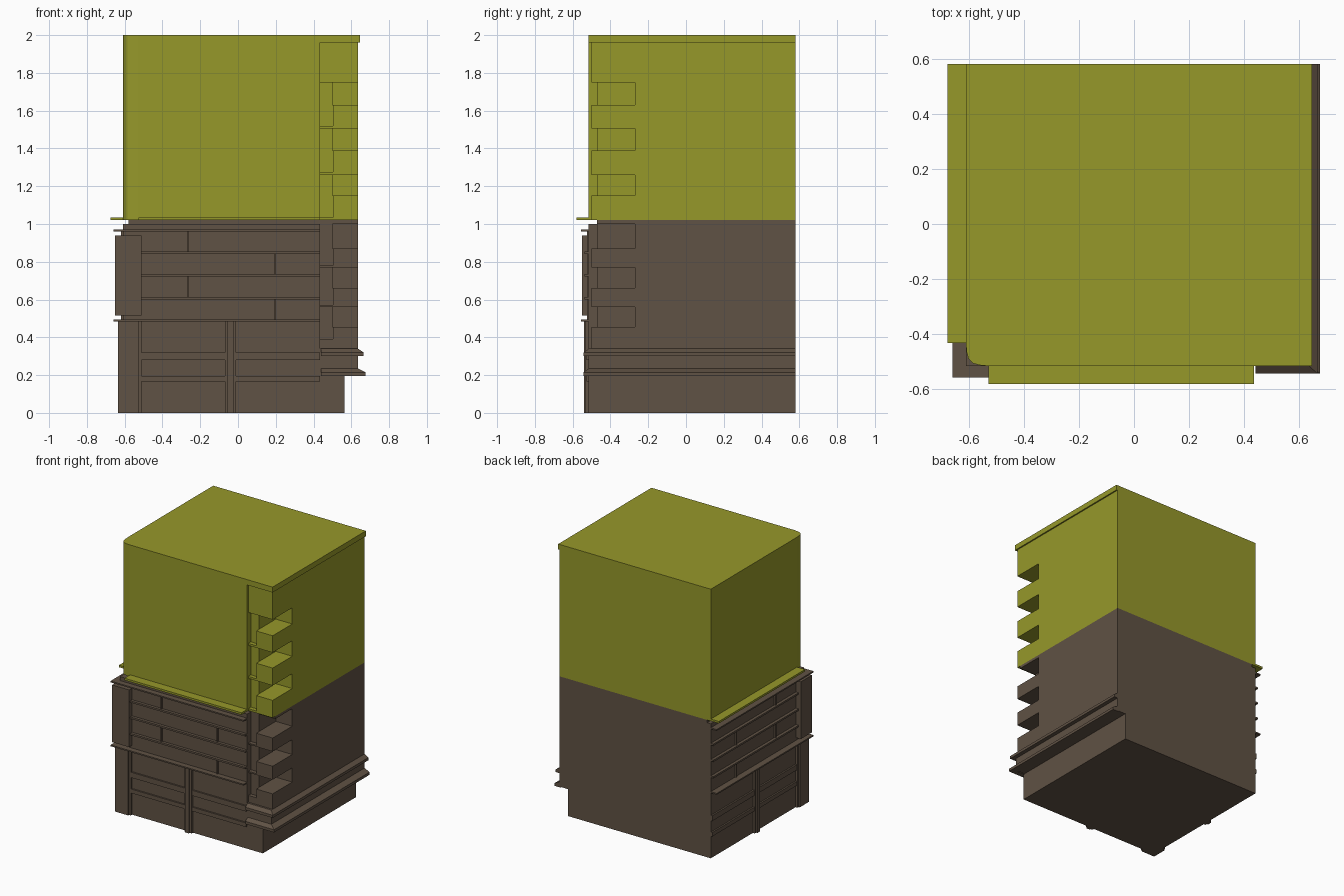
import bpy, bmesh, math

if "Cube" in bpy.data.objects:
    bpy.data.objects.remove(bpy.data.objects["Cube"])


def material(name, rgb):
    m = bpy.data.materials.new(name)
    m.diffuse_color = (*rgb, 1)
    m.use_nodes = True
    m.node_tree.nodes["Principled BSDF"].inputs["Base Color"].default_value = m.diffuse_color
    return m


OLIVE = material("olive", (0.305, 0.314, 0.023))
BROWN = material("brown", (0.117, 0.084, 0.058))
X0, X1, Y0, Y1 = -0.61, 0.635, -0.515, 0.58   # wall planes
QX = 0.435                                    # where the corner stones begin


def finish(name, bm, mat):
    bmesh.ops.recalc_face_normals(bm, faces=bm.faces)
    me = bpy.data.meshes.new(name)
    bm.to_mesh(me)
    bm.free()
    ob = bpy.data.objects.new(name, me)
    bpy.context.collection.objects.link(ob)
    if mat:
        me.materials.append(mat)
    return ob


def add_prism(bm, pts, z0, z1):
    f = bm.faces.new([bm.verts.new((x, y, z0)) for x, y in pts])
    top = bmesh.ops.extrude_face_region(bm, geom=[f])["geom"]
    for v in top:
        if isinstance(v, bmesh.types.BMVert):
            v.co.z = z1


def prism(name, pts, z0, z1, mat):
    bm = bmesh.new()
    add_prism(bm, pts, z0, z1)
    return finish(name, bm, mat)


def rect(x0, x1, y0, y1):
    return [(x0, y0), (x1, y0), (x1, y1), (x0, y1)]


def cut(ob, boxes):
    """Carve boxes (x0, x1, y0, y1, z0, z1) out of ob, then drop the cutters."""
    cutters = []
    for b in boxes:
        c = prism("cutter", rect(*b[:4]), b[4], b[5], None)
        c.hide_render = True
        mod = ob.modifiers.new("cut", "BOOLEAN")
        mod.operation, mod.solver, mod.object = "DIFFERENCE", "EXACT", c
        cutters.append(c)
    dg = bpy.context.evaluated_depsgraph_get()
    me = bpy.data.meshes.new_from_object(ob.evaluated_get(dg))
    ob.modifiers.clear()
    ob.data = me
    for c in cutters:
        bpy.data.objects.remove(c)


def quoin_cuts(notches, columns, z0, z1):
    boxes = [(QX, 0.8, -0.8, -0.50, z0, z1)]
    boxes += [(QX, 0.502, -0.8, -0.47, a, b) for a, b in columns]
    boxes += [(0.50, 0.8, -0.8, -0.27, a, b) for a, b in notches]
    return boxes


def strips(name, items, mat):
    """Wall strips (u0, u1, v0, v1, z0, z1) on both the front and left walls.
    u runs along the wall from the shared corner, v points outward."""
    for side in ("front", "left"):
        bm = bmesh.new()
        for u0, u1, v0, v1, z0, z1 in items:
            if side == "front":
                p = rect(X0 + u0, min(X0 + u1, QX), Y0 - v1, Y0 - v0)
            else:
                p = rect(X0 - v1, X0 - v0, Y0 + u0, min(Y0 + u1, Y1))
            add_prism(bm, p, z0, z1)
        finish(side + "_" + name, bm, mat)


# upper block with rounded front-left corner and notched front-right corner
arc = [(X0, -0.43), (-0.607, -0.465), (-0.60, -0.49), (-0.585, -0.505), (-0.56, -0.512), (-0.53, Y0)]
upper = prism("upper_block", arc + [(X1, Y0), (X1, Y1), (X0, Y1)], 1.02, 1.96, OLIVE)
cut(upper, quoin_cuts([(1.63, 1.75), (1.39, 1.505), (1.15, 1.26)],
                      [(1.52, 1.75), (1.275, 1.505), (1.035, 1.26)], 1.0, 1.97))
prism("upper_roof_slab", arc + [(0.645, Y0), (0.645, Y1), (X0, Y1)], 1.96, 2.0, OLIVE)
strips("upper_sill", [(0.083, 2, -0.01, 0.066, 1.02, 1.035)], OLIVE)

# lower block
lower = prism("lower_block", rect(X0, X1, Y0, Y1), 0.20, 1.0, BROWN)
cut(lower, quoin_cuts([(0.87, 1.1), (0.66, 0.77), (0.455, 0.56)],
                      [(0.78, 1.1), (0.57, 0.77), (0.39, 0.56)], 0.34, 1.1))
prism("lower_base", rect(X0, 0.565, Y0, Y1), 0, 0.20, BROWN)
prism("lower_neck", rect(-0.58, X1, -0.47, Y1), 1.0, 1.02, BROWN)

# sloped plinth mouldings wrapping the front-right corner
for name, z0, out in (("lower_moulding", 0.195, 0.04), ("upper_moulding", 0.30, 0.03)):
    bm = bmesh.new()
    path = [(0.44, Y0, 0, -1), (X1, Y0, 1, -1), (X1, Y1, 1, 0)]
    prof = [(-0.01, 0), (1, 0), (1, 0.02), (0, 0.04), (-0.01, 0.04)]
    rings = []
    for x, y, dx, dy in path:
        ring = []
        for o, h in prof:
            ox, oy = (o * out, o * 0.027) if o > 0 else (o, o)
            ring.append(bm.verts.new((x + dx * ox, y + dy * oy, z0 + h)))
        rings.append(ring)
    n = len(prof)
    for a, b in zip(rings, rings[1:]):
        for i in range(n):
            bm.faces.new((a[i], a[(i + 1) % n], b[(i + 1) % n], b[i]))
    bm.faces.new(rings[0])
    bm.faces.new(rings[-1])
    finish(name, bm, BROWN)

# corner pier and its caps
prism("corner_pier_upper", rect(-0.65, -0.51, -0.55, -0.42), 0.515, 0.94, BROWN)
prism("corner_pier_lower", rect(-0.635, -0.525, -0.54, -0.43), 0, 0.485, BROWN)
for name, z in (("middle_cap", 0.485), ("top_cap", 0.96)):
    p = [(-0.658, -0.557), (QX, -0.557), (QX, -0.5), (-0.595, -0.5), (-0.595, Y1), (-0.658, Y1)]
    prism(name, p, z, z + 0.01, BROWN)

# brick courses: thin ledges and staggered upright joints
strips("course_ledges", [(0.095, 2, -0.01, 0.022, z, z + 0.013)
                         for z in (0.60, 0.722, 0.842)], BROWN)
strips("brick_joints", [(u, u + 0.01, -0.01, 0.01, z, z + 0.11)
                        for i, z in enumerate((0.495, 0.613, 0.735, 0.855))
                        for u in ((0.34,) if i % 2 else (0.80,))], BROWN)

# lower panels: rails, pier edge and centre pilaster
strips("panel_rails", [(0.095, 2, -0.01, 0.012, 0.28, 0.32),
                       (0.095, 2, -0.01, 0.012, 0.165, 0.195)], BROWN)
strips("pilasters", [(0.08, 0.10, -0.01, 0.016, 0, 0.485),
                     (0.54, 0.60, -0.01, 0.016, 0, 0.485),
                     (0.555, 0.585, 0.016, 0.026, 0, 0.485)], BROWN)
